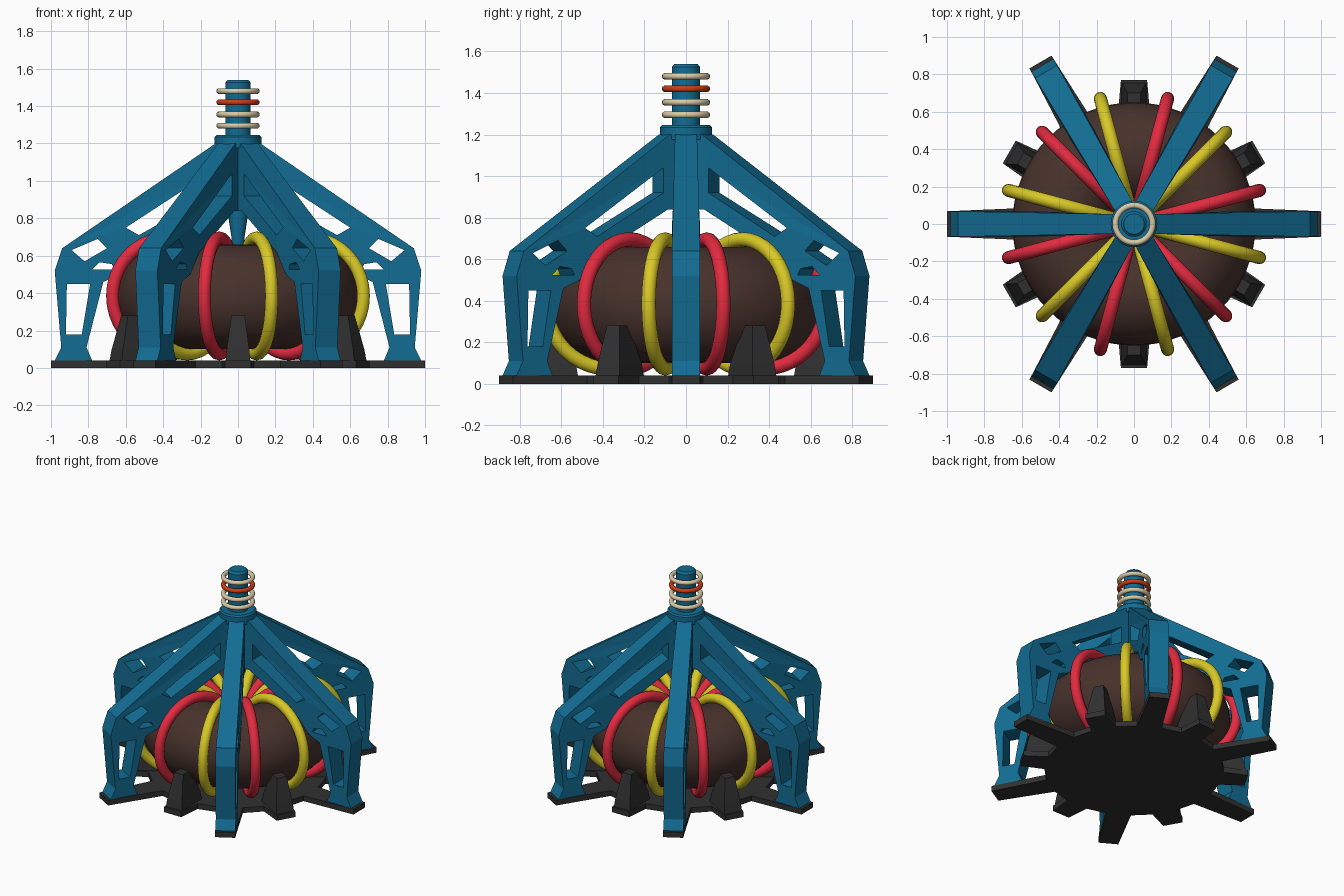
import bpy, bmesh, math
from math import sin, cos, pi, radians
from mathutils import Matrix

if "Cube" in bpy.data.objects:
    bpy.data.objects.remove(bpy.data.objects["Cube"])


def mat(name, rgb):
    m = bpy.data.materials.new(name)
    m.diffuse_color = (*rgb, 1)
    m.use_nodes = True
    m.node_tree.nodes["Principled BSDF"].inputs["Base Color"].default_value = m.diffuse_color
    return m


BLUE = mat("blue_paint", (0.006, 0.15, 0.29))
RED = mat("red_coil", (0.76, 0.024, 0.05))
YELLOW = mat("yellow_coil", (0.69, 0.58, 0.02))
BROWN = mat("brown_core", (0.065, 0.032, 0.025))
BLACK = mat("charcoal", (0.03, 0.03, 0.03))
CREAM = mat("cream_insulator", (0.7, 0.6, 0.38))
ORANGE = mat("orange_ring", (0.62, 0.045, 0.008))


def link(name, mesh, material, matrix=None, smooth=False):
    if matrix is not None:
        mesh.transform(matrix)
    mesh.materials.clear()
    mesh.materials.append(material)
    for p in mesh.polygons:
        p.use_smooth = smooth
    ob = bpy.data.objects.new(name, mesh)
    bpy.context.collection.objects.link(ob)
    return ob


def spin(a):
    return Matrix.Rotation(radians(a), 4, 'Z')


def torus(name, R, r, material, matrix, nu=40, nv=12):
    verts = [((R + r * cos(2*pi*j/nv)) * cos(2*pi*i/nu),
              (R + r * cos(2*pi*j/nv)) * sin(2*pi*i/nu),
              r * sin(2*pi*j/nv)) for i in range(nu) for j in range(nv)]
    faces = [(i*nv + j, (i+1) % nu*nv + j, (i+1) % nu*nv + (j+1) % nv, i*nv + (j+1) % nv)
             for i in range(nu) for j in range(nv)]
    me = bpy.data.meshes.new(name)
    me.from_pydata(verts, [], faces)
    return link(name, me, material, matrix, True)


def loft(name, rings, material, matrix=None):
    """Stack equal-length vertex rings, bottom to top, with end caps."""
    n = len(rings[0])
    verts = [v for ring in rings for v in ring]
    faces = [tuple(range(n))[::-1], tuple(range(len(verts) - n, len(verts)))]
    for k in range(len(rings) - 1):
        faces += [(k*n + i, k*n + (i+1) % n, (k+1)*n + (i+1) % n, (k+1)*n + i) for i in range(n)]
    me = bpy.data.meshes.new(name)
    me.from_pydata(verts, [], faces)
    return link(name, me, material, matrix)


def turned(name, profile, material, n):
    """Round part from (radius, height) pairs."""
    ob = loft(name, [[(r*cos(2*pi*i/n), r*sin(2*pi*i/n), z) for i in range(n)]
                     for r, z in profile], material)
    for p in ob.data.polygons:
        p.use_smooth = len(p.vertices) == 4
    ob.data.set_sharp_from_angle(angle=radians(35))
    return ob


# Star-shaped base plate: six long and six short arms
star = []
for k in range(12):
    tip, w = (1.0, 0.068) if k % 2 == 0 else (0.77, 0.07)
    a = k * pi / 6
    for r, s in ((0.6, -0.085), (tip, -w), (tip, w), (0.6, 0.085)):
        star.append((r*cos(a) - s*sin(a), r*sin(a) + s*cos(a)))
ymax = max(y for x, y in star)
loft("base_plate", [[(x, y, z) for x, y in star] for z in (0, 0.04)], BLACK)

# Wedge supports on the short arms
for k in range(6):
    sections = [(0.04, 0.52, 0.755, 0.066), (0.1, 0.53, 0.745, 0.06), (0.28, 0.61, 0.70, 0.036)]
    loft(f"core_support_{k+1}",
         [[(r0, -w, z), (r1, -w, z), (r1, w, z), (r0, w, z)] for z, r0, r1, w in sections],
         BLACK, spin(30 + 60*k))

# Ring core
torus("ring_core", 0.37, 0.28, BROWN, Matrix.Translation((0, 0, 0.38)), 64, 32)

# Coils looped around the core, alternating red and yellow
for k in range(12):
    m = spin(15 + 30*k) @ Matrix.Translation((0.385, 0, 0.385)) @ Matrix.Rotation(pi/2, 4, 'X')
    torus(f"coil_{k+1}", 0.31, 0.035, YELLOW if k % 2 else RED, m)

# Truss leg: flat outline with windows, extruded
outline = [(0.98, 0.04), (0.945, 0.11), (0.98, 0.52), (0.94, 0.64), (0.12, 1.2), (0.04, 1.2),
           (0.04, 0.84), (0.13, 0.84), (0.53, 0.62), (0.63, 0.5), (0.72, 0.46),
           (0.81, 0.11), (0.78, 0.04)]
windows = [[(0.155, 1.04), (0.155, 0.92), (0.53, 0.71), (0.6, 0.75)],
           [(0.70, 0.64), (0.75, 0.69), (0.89, 0.63), (0.82, 0.57)],
           [(0.78, 0.525), (0.74, 0.565), (0.675, 0.555), (0.66, 0.525)],
           [(0.915, 0.45), (0.79, 0.45), (0.835, 0.18), (0.92, 0.18)]]
curve = bpy.data.curves.new("truss_profile", 'CURVE')
curve.dimensions = '2D'
curve.fill_mode = 'BOTH'
curve.extrude = 0.068
for pts in [outline] + windows:
    s = curve.splines.new('POLY')
    s.points.add(len(pts) - 1)
    for p, (x, z) in zip(s.points, pts):
        p.co = (x, z, 0, 1)
    s.use_cyclic_u = True
helper = bpy.data.objects.new("truss_profile", curve)
bpy.context.collection.objects.link(helper)
leg = bpy.data.meshes.new_from_object(helper.evaluated_get(bpy.context.evaluated_depsgraph_get()))
bpy.data.objects.remove(helper)
for v in leg.vertices:  # legs narrow towards the hub
    if v.co.x < 0.2:
        v.co.z *= 0.78
for k in range(6):
    link(f"truss_leg_{k+1}", leg.copy(), BLUE, spin(60*k) @ Matrix.Rotation(pi/2, 4, 'X'))

# Hub, collar and mast
turned("hub_spike", [(0.03, 0.6), (0.035, 0.7), (0.06, 0.86), (0.06, 1.19)], BLUE, 16)
turned("collar", [(0.125, 1.175), (0.125, 1.235), (0.115, 1.245)], BLUE, 24)
turned("mast", [(0.068, 1.2), (0.068, 1.525), (0.055, 1.54)], BLUE, 24)

# Insulator rings around the mast
for k, (z, c) in enumerate(((1.295, CREAM), (1.355, CREAM), (1.42, ORANGE), (1.48, CREAM))):
    torus(f"mast_ring_{k+1}", 0.1, 0.016, c, Matrix.Translation((0, 0, z)), 32, 10)
